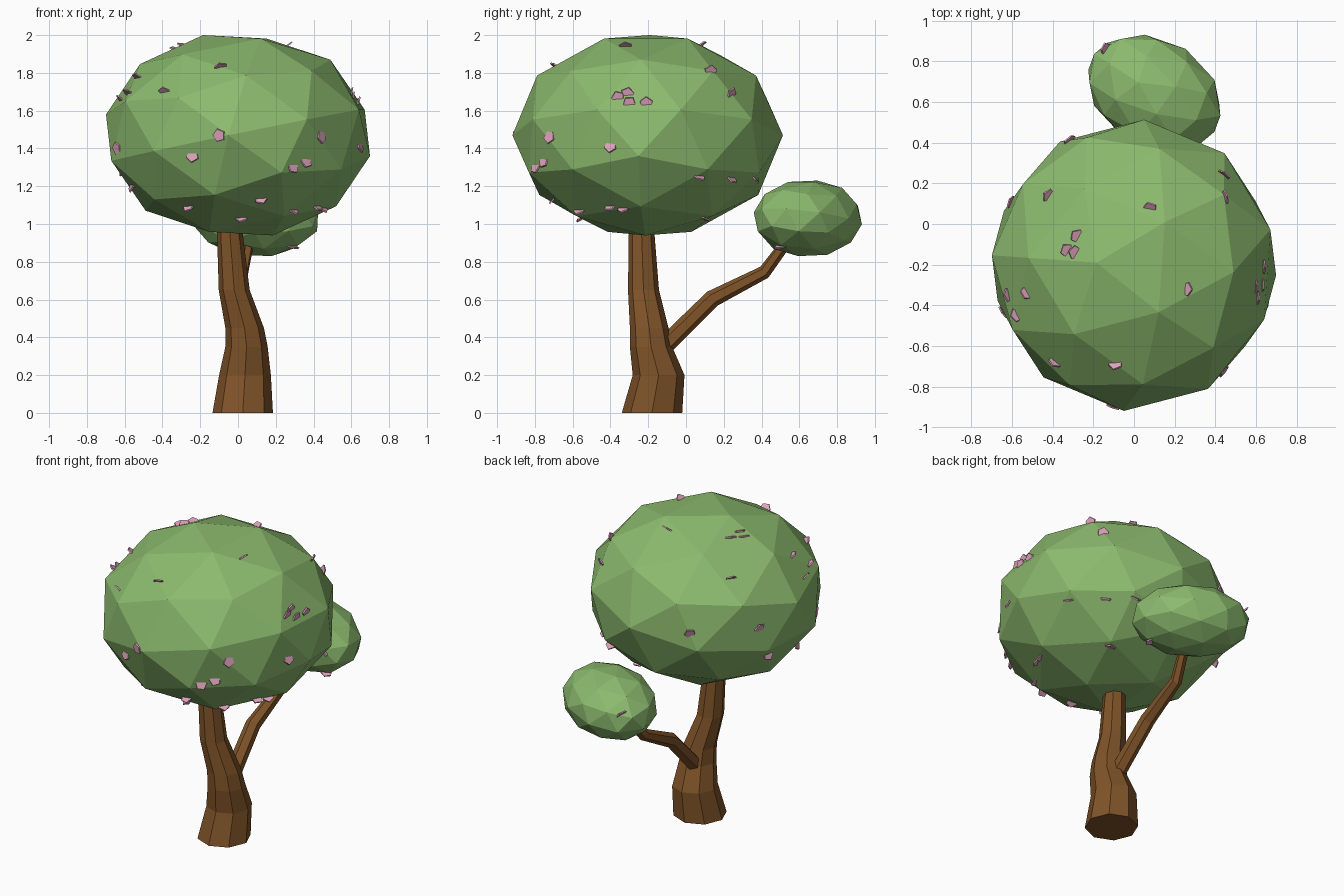
import bpy, bmesh, math, random
from mathutils import Vector, Matrix
from mathutils.bvhtree import BVHTree

if "Cube" in bpy.data.objects:
    bpy.data.objects.remove(bpy.data.objects["Cube"])

random.seed(4)


def material(name, rgb):
    m = bpy.data.materials.new(name)
    m.diffuse_color = (*rgb, 1)
    m.use_nodes = True
    m.node_tree.nodes["Principled BSDF"].inputs["Base Color"].default_value = m.diffuse_color
    return m


BARK = material("brown bark", (0.215, 0.088, 0.022))
LEAF = material("leaf green", (0.26, 0.49, 0.155))
PINK = material("blossom pink", (0.74, 0.36, 0.51))


def finish(bm, name, mat):
    bmesh.ops.recalc_face_normals(bm, faces=bm.faces)
    me = bpy.data.meshes.new(name)
    bm.to_mesh(me)
    me.materials.append(mat)
    ob = bpy.data.objects.new(name, me)
    bpy.context.collection.objects.link(ob)
    return ob


def limb(name, rings, sides, twist=0.0, upright=False):
    """Loft polygon rings (x, y, z, radius) into a capped, faceted limb."""
    bm = bmesh.new()
    pts = [Vector(r[:3]) for r in rings]
    loops = []
    for i, p in enumerate(pts):
        axis = pts[min(i + 1, len(pts) - 1)] - pts[max(i - 1, 0)]
        q = Matrix() if upright else axis.to_track_quat('Z', 'X').to_matrix().to_4x4()
        loop = []
        for k in range(sides):
            a = 2 * math.pi * k / sides + twist * i
            loop.append(bm.verts.new(p + q @ Vector((math.cos(a), math.sin(a), 0)) * rings[i][3]))
        loops.append(loop)
    for a, b in zip(loops, loops[1:]):
        for k in range(sides):
            n = (k + 1) % sides
            bm.faces.new((a[k], a[n], b[n], b[k]))
    bm.faces.new(loops[0])
    bm.faces.new(loops[-1])
    return finish(bm, name, BARK)


def crown(name, centre, size, turn):
    """Faceted leaf ball; returns a lookup tree for placing blossoms."""
    bm = bmesh.new()
    bmesh.ops.create_icosphere(bm, subdivisions=2, radius=1)
    facets = Matrix.Rotation(math.radians(176), 4, 'Z') @ Matrix.Rotation(math.radians(15), 4, 'Y')
    bm.transform(Matrix.Translation(centre) @ Matrix.Rotation(math.radians(turn), 4, 'Z')
                 @ Matrix.Diagonal((*size, 1)) @ facets)
    tree = BVHTree.FromBMesh(bm)
    finish(bm, name, LEAF)
    return tree


# Trunk and side branch
limb("trunk", [(0.025, -0.18, 0, 0.16), (0.037, -0.145, 0.2, 0.137),
               (0.045, -0.185, 0.35, 0.112), (0.035, -0.195, 0.45, 0.102),
               (-0.02, -0.225, 0.65, 0.082), (-0.043, -0.235, 0.95, 0.068),
               (-0.045, -0.235, 1.08, 0.065)], 8, upright=True)
limb("side_branch", [(0.03, -0.16, 0.31, 0.05), (0.01, 0.14, 0.605, 0.046),
                     (0.02, 0.415, 0.745, 0.036), (0.055, 0.53, 0.90, 0.03),
                     (0.07, 0.57, 0.96, 0.028)], 6)

# Leaf crowns
C = Vector((0, -0.203, 1.47))
big = crown("main_crown", C, (0.715, 0.718, 0.549), 0)
small = crown("small_crown", Vector((0.10, 0.645, 1.03)), (0.36, 0.265, 0.207), -30)

# Blossoms: flat pentagons projected on the crowns along a viewing direction
blossoms = bmesh.new()


def scatter(tree, right, up, spots, origin=Vector((0, 0, 0))):
    right, up = Vector(right).normalized(), Vector(up).normalized()
    toward = right.cross(up)
    for u, v in spots:
        hit, normal, _, _ = tree.ray_cast(origin + right * u + up * v + toward * 5, -toward)
        if hit is None:
            continue
        if normal.dot(toward) < 0:
            normal = -normal
        m = (Matrix.Translation(hit + normal * 0.003) @ normal.to_track_quat('Z', 'Y').to_matrix().to_4x4()
             @ Matrix.Rotation(random.uniform(0, 6), 4, 'Z'))
        bmesh.ops.create_cone(blossoms, cap_ends=True, segments=5, radius1=0.036,
                              radius2=0.034, depth=0.008, matrix=m)


X, Y, Z = (1, 0, 0), (0, 1, 0), (0, 0, 1)
scatter(big, X, Y, [(-.42, .14), (.08, .08), (-.28, -.06), (-.33, -.13), (-.29, -.14), (.26, -.32),
                    (-.53, -.34), (-.62, -.35), (-.58, -.45), (-.39, -.68), (-.09, -.69)])
scatter(big, Y, Z, [(-.36, 1.67), (-.31, 1.69), (-.30, 1.64), (-.21, 1.64), (-.40, 1.41), (.13, 1.81),
                    (.24, 1.69), (.07, 1.25), (.24, 1.24), (.36, 1.24), (-.4, 1.09), (-.33, 1.08),
                    (.1, 1.03)])
scatter(big, X, Z, [(-.10, 1.47), (-.24, 1.36), (.29, 1.30), (.36, 1.33), (.44, 1.46), (.12, 1.13),
                    (-.26, 1.09), (.02, 1.03), (.29, 1.07), (-.64, 1.40), (-.56, 1.2)])
# back-left side, seen from slightly above
scatter(big, (-1, -1, 0), (0.3, -0.3, 0.9), [(-.21, -.26), (.21, -.26), (.27, -.42)], C)
# small crown: one on top, one underneath
scatter(small, X, Y, [(-.14, .86)])
scatter(small, (-1, 0, 0), Y, [(-.29, .5)])
finish(blossoms, "blossoms", PINK)
